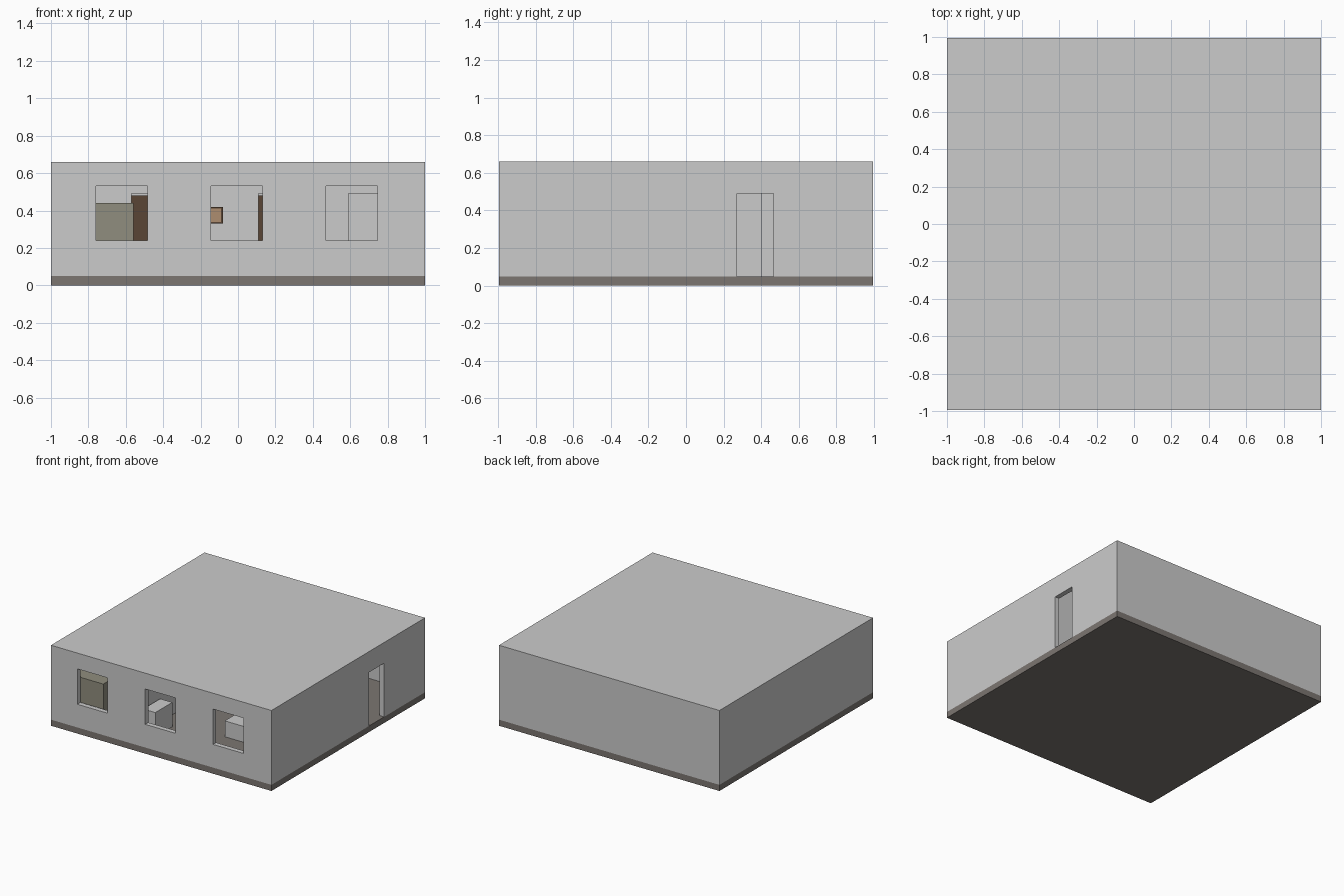
import bpy, bmesh
from mathutils import Matrix, Vector

if "Cube" in bpy.data.objects:
    bpy.data.objects.remove(bpy.data.objects["Cube"])

def mat(name, c):
    m = bpy.data.materials.new(name)
    m.diffuse_color = (*c, 1)
    m.use_nodes = True
    m.node_tree.nodes["Principled BSDF"].inputs["Base Color"].default_value = m.diffuse_color
    return m

STONE = mat("dark_stone", (0.20, 0.18, 0.165))
WOOD = mat("dark_wood", (0.10, 0.06, 0.035))
CANVAS = mat("tan_canvas", (0.42, 0.27, 0.16))
OLIVE = mat("olive_paint", (0.28, 0.27, 0.21))

def box(name, x, y, z, material=None):
    """Box from (min, max) pairs on each axis."""
    bm = bmesh.new()
    size = [b - a for a, b in (x, y, z)]
    mid = [(a + b) / 2 for a, b in (x, y, z)]
    bmesh.ops.create_cube(bm, size=1, matrix=Matrix.Translation(mid) @ Matrix.Diagonal((*size, 1)))
    me = bpy.data.meshes.new(name)
    bm.to_mesh(me)
    bm.free()
    ob = bpy.data.objects.new(name, me)
    bpy.context.collection.objects.link(ob)
    if material:
        me.materials.append(material)
    return ob

def cut(target, *ranges):
    """Subtract a box from the target and remove the cutter."""
    c = box("cutter", *ranges)
    c.hide_render = True
    m = target.modifiers.new("cut", 'BOOLEAN')
    m.operation, m.solver, m.object = 'DIFFERENCE', 'EXACT', c
    bpy.context.view_layer.objects.active = target
    bpy.ops.object.modifier_apply(modifier=m.name)
    bpy.data.objects.remove(c)

Y, T = 0.995, 0.04           # half depth, wall thickness
IX, IY = 1 - T, Y - T        # inner faces
FLOOR, CEIL, TOP = 0.05, 0.62, 0.66
WY = 0.20                    # wall between the front rooms and the hall

# Foundation slab
box("floor_slab", (-1, 1), (-Y, Y), (0, FLOOR), STONE)

# Outer walls and roof in one shell, with windows and the entrance
shell = box("walls_and_roof", (-1, 1), (-Y, Y), (FLOOR, TOP))
cut(shell, (-IX, IX), (-IY, IY), (0, CEIL))
for x0 in (-0.76, -0.145, 0.47):
    cut(shell, (x0, x0 + 0.275), (-Y - 0.1, -IY + 0.02), (0.24, 0.53))
cut(shell, (IX - 0.02, 1.1), (0.27, 0.465), (0, 0.49))

# Interior wall with three doorways
inner = box("hall_wall", (-IX, IX), (WY, WY + T), (FLOOR, CEIL))
for x0 in (-0.57, 0.11, 0.59):
    cut(inner, (x0, x0 + 0.19), (WY - 0.1, WY + 0.1), (0, 0.49))

# Two closed doors
for i, x0 in enumerate((-0.57, 0.11)):
    box(f"room_door_{i + 1}", (x0, x0 + 0.19), (WY + 0.01, WY + 0.03), (FLOOR, 0.48), WOOD)

# Partitions between rooms
for i, x0 in enumerate((-0.35, 0.33)):
    box(f"room_partition_{i + 1}", (x0, x0 + T), (-IY, WY), (FLOOR, CEIL)) if i == 0 else \
        box("low_partition", (x0 - 0.0, x0 + T), (-0.35, WY), (FLOOR, CEIL))
box("hall_partition", (-0.32, -0.28), (0.40, IY), (FLOOR, CEIL))

# Furniture seen through the windows
box("wardrobe", (-IX + 0.01, -0.56), (-IY + 0.01, -0.70), (FLOOR, 0.44), OLIVE)
box("bed", (0.23, 0.62), (-0.50, -0.37), (FLOOR, 0.18))
box("cabinet", (-0.30, -0.19), (-0.80, -0.58), (FLOOR, 0.25))
box("picture_frame", (-0.21, -0.08), (WY - 0.02, WY), (0.33, 0.42), WOOD)
box("picture_canvas", (-0.20, -0.09), (WY - 0.025, WY - 0.015), (0.34, 0.41), CANVAS)
